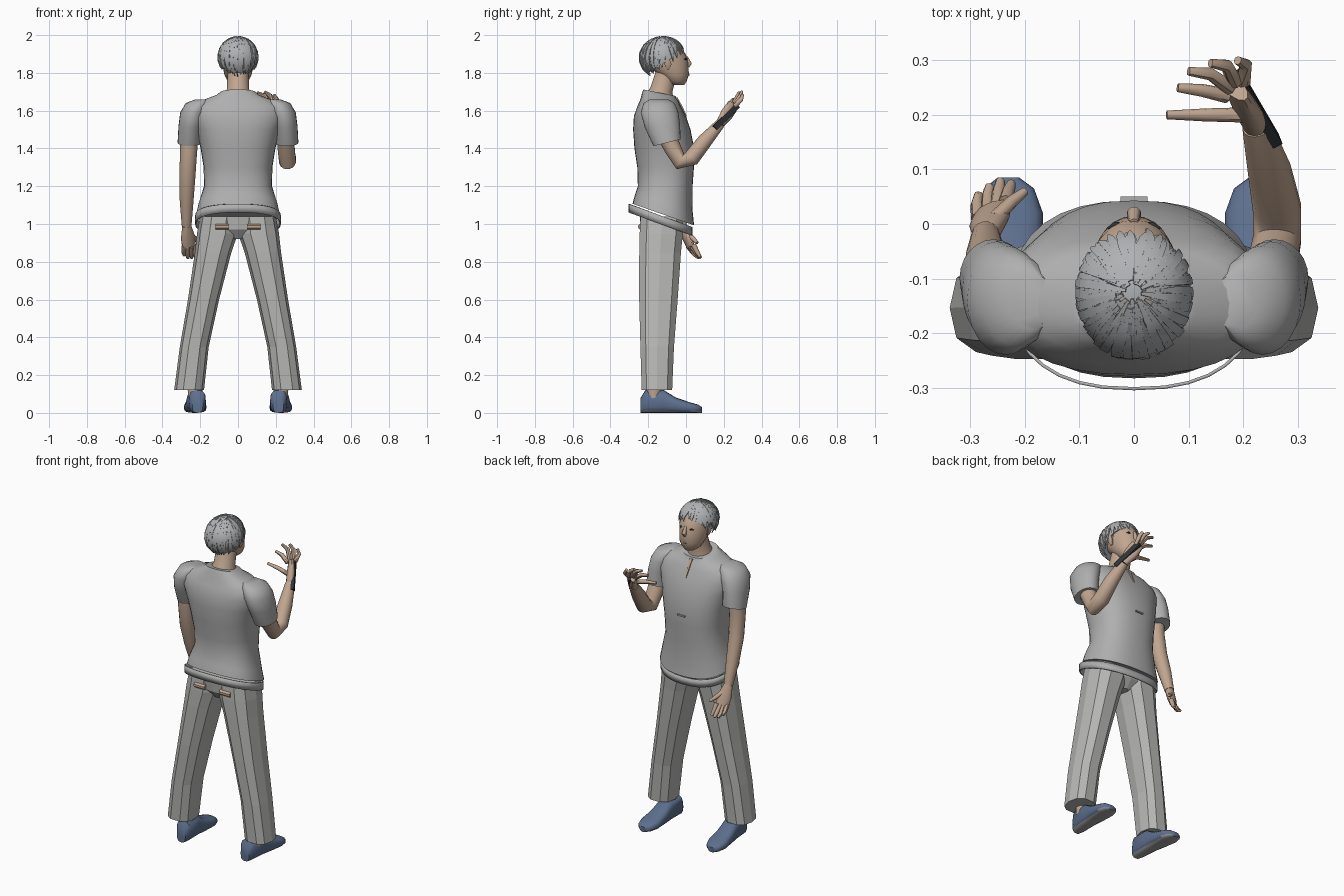
import bpy, bmesh, math, random
from mathutils import Vector

if "Cube" in bpy.data.objects:
    bpy.data.objects.remove(bpy.data.objects["Cube"])
random.seed(4)


def material(name, r, g, b):
    m = bpy.data.materials.new(name)
    m.use_nodes = True
    m.diffuse_color = (r, g, b, 1)
    m.node_tree.nodes["Principled BSDF"].inputs["Base Color"].default_value = (r, g, b, 1)
    return m


SHIRT = material("shirt grey", .43, .43, .43)
PANTS = material("trouser grey", .47, .47, .46)
HAIR = material("hair grey", .43, .44, .45)
SKIN = material("skin", .53, .38, .28)
LIPS = material("lips", .40, .24, .18)
SHOE = material("shoe blue", .11, .16, .27)
SOLE = material("sole grey", .35, .35, .36)
DARK = material("dark charcoal", .03, .033, .038)


def loft(name, rings, mat, smooth=True, caps=True):
    """Skin a list of equal point rings."""
    bm = bmesh.new()
    rows = [[bm.verts.new(p) for p in ring] for ring in rings]
    n = len(rows[0])
    for a, b in zip(rows, rows[1:]):
        for i in range(n):
            j = (i + 1) % n
            bm.faces.new((a[i], a[j], b[j], b[i]))
    if caps:
        bm.faces.new(rows[0])
        bm.faces.new(rows[-1])
    bmesh.ops.recalc_face_normals(bm, faces=bm.faces[:])
    mesh = bpy.data.meshes.new(name)
    bm.to_mesh(mesh)
    bm.free()
    mesh.materials.append(mat)
    if smooth:
        for p in mesh.polygons:
            p.use_smooth = True
        mesh.set_sharp_from_angle(angle=math.radians(45))
    ob = bpy.data.objects.new(name, mesh)
    bpy.context.collection.objects.link(ob)
    return ob


def power(v, e):
    return math.copysign(abs(v) ** e, v)


def level(z, x, y, rx, ry, tilt=0, n=32, e=.85):
    """Horizontal rounded ring; tilt lifts it along y."""
    ring = []
    for i in range(n):
        a = math.tau * i / n
        dy = ry * power(math.sin(a), e)
        ring.append(Vector((x + rx * power(math.cos(a), e), y + dy, z + tilt * dy)))
    return ring


def tube(name, points, radii, mat, n=12, ref=(1, 0, 0), smooth=True):
    """Tube along a path; a radius may be a (width, thickness) pair."""
    pts = [Vector(p) for p in points]
    ref = Vector(ref)
    rings = []
    for k, p in enumerate(pts):
        t = (pts[min(k + 1, len(pts) - 1)] - pts[max(k - 1, 0)]).normalized()
        u = t.cross(ref).normalized()
        v = u.cross(t)
        w, h = radii[k] if isinstance(radii[k], tuple) else (radii[k], radii[k])
        angles = [math.tau * (i + .5) / n for i in range(n)]
        rings.append([p + u * w * math.cos(a) + v * h * math.sin(a) for a in angles])
    return loft(name, rings, mat, smooth)


# Shirt body, with a hem that drops towards the front
loft("shirt", [level(z, 0, y, rx, ry, tilt) for z, y, rx, ry, tilt in [
    (1.05, -.12, .222, .163, -.35), (1.11, -.118, .208, .153, -.28),
    (1.2, -.11, .18, .145, 0), (1.3, -.108, .182, .15, 0),
    (1.4, -.115, .198, .158, 0), (1.5, -.128, .222, .152, 0),
    (1.57, -.138, .245, .138, 0), (1.62, -.142, .24, .117, 0),
    (1.655, -.143, .19, .1, 0), (1.68, -.143, .115, .09, -.15),
    (1.695, -.14, .095, .085, -.2)]], SHIRT)
band = loft("hem_band", [level(z, 0, -.135, .227, .17, -.36) for z in (1, 1.045)],
            SHIRT, caps=False)
band.modifiers.new("thickness", "SOLIDIFY").thickness = .006
tube("neck_opening", [(0, -.05, 1.67), (0, -.022, 1.62), (0, .001, 1.57)],
     [(.014, .006), (.009, .006), (.002, .005)], SKIN, n=4, ref=(0, 1, .4))
tube("shirt_tab", [(-.025, .043, 1.36), (.025, .043, 1.36)], [(.006, .01)] * 2,
     SHIRT, n=4, ref=(0, 1, 0))

# Sleeves
for side, label in ((1, "right_hand_side"), (-1, "far_side")):
    loft("sleeve_" + label, [level(z, side * x, y, rx, ry, tilt, 24, 1)
         for z, x, y, rx, ry, tilt in [
        (1.66, .185, -.143, .04, .05, 0), (1.64, .212, -.142, .065, .082, 0),
        (1.59, .235, -.14, .071, .1, 0), (1.52, .25, -.125, .065, .093, .1),
        (1.43, .257, -.1, .063, .072, .25)]], SHIRT)

# Trousers: faceted flared legs and a seat
for side, label in ((1, "right_hand_side"), (-1, "far_side")):
    loft("trouser_leg_" + label, [
        level(z, side * (a + b) / 2, (c + d) / 2, (b - a) / 2, (d - c) / 2, 0, 10, .8)
        for z, a, b, c, d in [
            (.12, .18, .338, -.238, -.07), (.35, .155, .308, -.245, -.06),
            (.6, .1, .265, -.252, -.04), (.85, .035, .228, -.252, -.022),
            (.95, 0, .217, -.25, -.012), (1.04, 0, .2, -.245, -.01)]], PANTS, smooth=False)
    tube("hip_skin_" + label, [(side * .05, -.239, .985), (side * .12, -.239, .985)],
         [.016, .016], SKIN, n=8, ref=(0, 1, 0))
loft("trouser_seat", [level(z, 0, -.13, rx, ry, 0, 16) for z, rx, ry in
     [(.92, .03, .07), (.97, .17, .108), (1.04, .2, .115)]], PANTS, smooth=False)

# Shoes, with the lowest faces as sole
for side, label in ((1, "right_hand_side"), (-1, "far_side")):
    rings = []
    for y, w, h in [(-.24, .028, .08), (-.215, .045, .12), (-.12, .05, .122),
                    (-.055, .055, .082), (.02, .06, .056), (.065, .046, .044), (.085, .02, .03)]:
        x = side * (.222 + .05 * (y + .08))
        rings.append([Vector((x + w * power(math.cos(a), .7), y, h / 2 + h / 2 * power(math.sin(a), .7)))
                      for a in (math.tau * i / 16 for i in range(16))])
    shoe = loft("shoe_" + label, rings, SHOE)
    shoe.data.materials.append(SOLE)
    for p in shoe.data.polygons:
        if p.center.z < .012:
            p.material_index = 1
    tube("ankle_" + label, [(side * .225, -.17, .08), (side * .235, -.165, .25)],
         [.04, .04], SKIN)

# Arms: one bent up, one hanging
tube("raised_arm", [(.25, -.12, 1.5), (.255, -.07, 1.4), (.262, -.03, 1.33),
     (.262, .03, 1.35), (.248, .1, 1.44), (.225, .18, 1.53)],
     [.05, .046, .045, .045, .04, .027], SKIN, n=16)
tube("hanging_arm", [(-.255, -.12, 1.5), (-.262, -.12, 1.38), (-.268, -.1, 1.25),
     (-.272, -.06, 1.12), (-.272, -.02, .99)], [.05, .046, .043, .037, .026], SKIN, n=16)


def hand(label, palm, across, digits):
    tube(label + "_palm", palm, [(.024, .024), (.022, .04), (.016, .038)], SKIN, ref=across)
    for name, path in digits.items():
        tube(label + "_" + name, path, [.014, .012, .008], SKIN, n=8, ref=(.3, .5, .8))


hand("raised", [(.225, .18, 1.53), (.205, .215, 1.58), (.185, .25, 1.63)], (-.5, .5, -.6), {
    "index": [(.17, .235, 1.62), (.125, .245, 1.65), (.08, .25, 1.66)],
    "middle": [(.175, .25, 1.63), (.14, .275, 1.68), (.1, .28, 1.695)],
    "ring": [(.185, .26, 1.635), (.17, .29, 1.68), (.14, .295, 1.7)],
    "little": [(.2, .26, 1.625), (.205, .292, 1.66), (.19, .3, 1.685)],
    "thumb": [(.2, .2, 1.57), (.13, .2, 1.59), (.06, .2, 1.6)]})
hand("lowered", [(-.272, -.02, .99), (-.265, .005, .93), (-.26, .025, .88)], (1, .5, 0), {
    "index": [(-.235, .04, .89), (-.23, .06, .85), (-.225, .075, .825)],
    "middle": [(-.25, .03, .88), (-.248, .06, .84), (-.245, .08, .82)],
    "ring": [(-.268, .02, .88), (-.268, .05, .835), (-.265, .07, .82)],
    "little": [(-.285, .01, .885), (-.288, .035, .85), (-.285, .055, .835)],
    "thumb": [(-.255, .01, .95), (-.225, .04, .92), (-.2, .06, .9)]})

# Slim handset in the raised hand
tube("handset", [(.26, .152, 1.508), (.19, .272, 1.628)], [(.022, .014)] * 2, DARK,
     n=4, ref=(1, .4, 0), smooth=False)

# Neck and head
tube("neck", [(0, -.145, 1.6), (0, -.14, 1.67), (0, -.13, 1.71), (0, -.105, 1.8)],
     [.088, .078, .06, .056], SKIN, n=20)
loft("head", [level(z, 0, y, rx, ry, 0, 24, 1) for z, y, rx, ry in [
    (1.735, -.045, .03, .035), (1.755, -.05, .055, .053), (1.79, -.065, .072, .08),
    (1.83, -.09, .08, .104), (1.88, -.11, .087, .118), (1.93, -.12, .083, .1),
    (1.965, -.125, .06, .07), (1.985, -.125, .03, .035)]], SKIN)
tube("nose", [(0, .002, 1.885), (0, .018, 1.848), (0, .01, 1.833)], [.008, .014, .009], SKIN, n=8)
tube("mouth", [(-.022, .006, 1.79), (0, .013, 1.79), (.022, .006, 1.79)],
     [.003, .006, .003], LIPS, n=8, ref=(0, 0, 1))
for side, label in ((1, "right_hand_side"), (-1, "far_side")):
    tube("eye_" + label, [(side * .022, .001, 1.872), (side * .035, -.001, 1.874),
         (side * .048, -.008, 1.872)], [.002, .006, .002], DARK, n=8, ref=(0, 0, 1))
    tube("ear_" + label, [(side * .08, -.095, 1.82), (side * .09, -.095, 1.845),
         (side * .09, -.1, 1.875)], [(.008, .007), (.02, .009), (.012, .008)], SKIN, n=8)


# Hair: a cap and overlapping tapered locks
def hair_end(a):
    f = math.sin(a)
    return math.radians(108 - (40 if f > 0 else 30) * f)


def hair_point(a, t, s=1):
    return Vector((.106 * s * math.sin(t) * math.cos(a),
                   -.125 + .122 * s * math.sin(t) * math.sin(a),
                   1.88 + .113 * s * math.cos(t)))


loft("hair_cap", [[hair_point(a, hair_end(a) * (.05 + .95 * k / 8), .96)
     for a in (math.tau * i / 32 for i in range(32))] for k in range(9)], HAIR)
for i in range(90):
    a = math.tau * i / 90 + random.uniform(-.05, .05)
    start, end = random.uniform(.1, .5), hair_end(a) * random.uniform(.9, 1.08)
    lift, sweep = random.uniform(.97, 1.01), random.uniform(-.2, .3)
    path = [hair_point(a + sweep * k / 5, start + (end - start) * k / 5, lift) for k in range(6)]
    outward = path[3] - Vector((0, -.125, 1.88))
    tube("hair_lock", path, [(.004, .003), (.009, .004), (.012, .005), (.012, .005),
         (.009, .004), (.002, .002)], HAIR, n=4, ref=outward)
